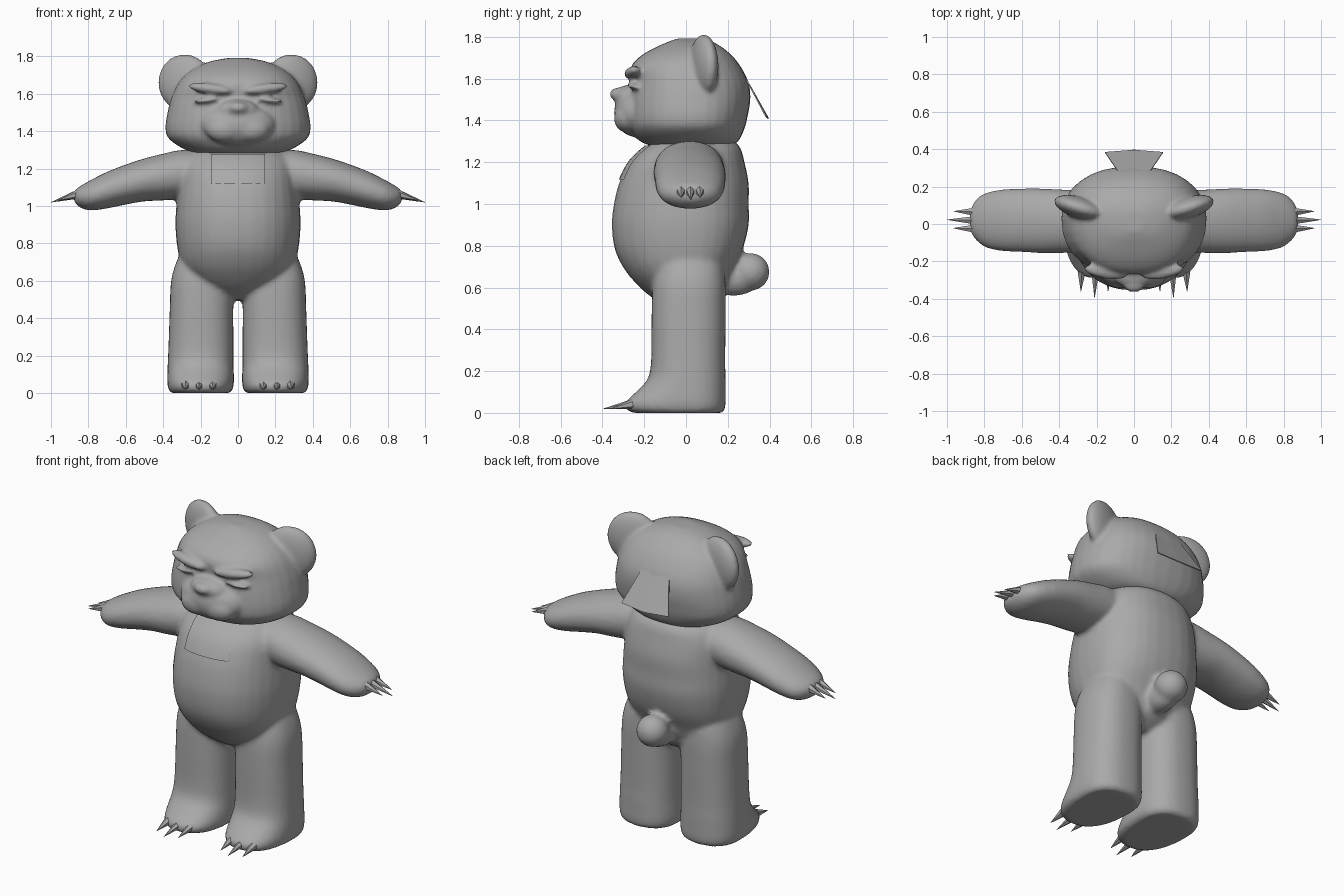
import bpy, bmesh, math
from mathutils import Vector, Matrix

if "Cube" in bpy.data.objects:
    bpy.data.objects.remove(bpy.data.objects["Cube"])

fur = bpy.data.materials.new("grey")
fur.diffuse_color = (0.4, 0.4, 0.4, 1)
fur.use_nodes = True
fur.node_tree.nodes["Principled BSDF"].inputs["Base Color"].default_value = fur.diffuse_color


def spline(rows, sub=4):
    """Smooth a table of cross-sections with a Catmull-Rom curve."""
    out = []
    for i in range(len(rows) - 1):
        p0, p1 = rows[max(i - 1, 0)], rows[i]
        p2, p3 = rows[i + 1], rows[min(i + 2, len(rows) - 1)]
        for k in range(sub):
            t = k / sub
            out.append([0.5 * (2 * b + (c - a) * t + (2 * a - 5 * b + 4 * c - d) * t * t
                               + (3 * b - a - 3 * c + d) * t ** 3)
                        for a, b, c, d in zip(p0, p1, p2, p3)])
    return out + [list(rows[-1])]


def loft(bm, rows, mid, power=2.3, place=lambda u, v, t: (u, v, t), n=32):
    """Rows are (t, centre, half width, front, back); place maps to x, y, z."""
    rings = []
    for t, c, w, f, b in spline(rows):
        ring = []
        for k in range(n):
            a = 2 * math.pi * k / n
            co, si = math.cos(a), math.sin(a)
            u = c + w * math.copysign(abs(co) ** (2 / power), co)
            s = math.copysign(abs(si) ** (2 / power), si)
            v = mid + s * ((b - mid) if s > 0 else (mid - f))
            ring.append(bm.verts.new(place(u, v, t)))
        rings.append(ring)
    for r, q in zip(rings, rings[1:]):
        for k in range(n):
            j = (k + 1) % n
            bm.faces.new((r[k], r[j], q[j], q[k]))
    bm.faces.new(rings[0][::-1])
    bm.faces.new(rings[-1])


def ball(bm, pos, size, rot_z=0, rot_y=0):
    m = (Matrix.Translation(pos) @ Matrix.Rotation(rot_z, 4, 'Z')
         @ Matrix.Rotation(rot_y, 4, 'Y') @ Matrix.Diagonal((*size, 1)))
    bmesh.ops.create_uvsphere(bm, u_segments=28, v_segments=18, radius=1, matrix=m)


def finish(name, bm, voxel=0, smooth=0):
    bmesh.ops.recalc_face_normals(bm, faces=bm.faces)
    me = bpy.data.meshes.new(name)
    bm.to_mesh(me)
    bm.free()
    me.materials.append(fur)
    ob = bpy.data.objects.new(name, me)
    bpy.context.collection.objects.link(ob)
    if voxel:
        rm = ob.modifiers.new("merge", 'REMESH')
        rm.mode, rm.voxel_size, rm.use_smooth_shade = 'VOXEL', voxel, True
        sm = ob.modifiers.new("soften", 'SMOOTH')
        sm.factor, sm.iterations = 0.5, smooth
    return ob


# Body: torso, arms, legs and tail merged into one skin
torso = [(.50, 0, .08, -.08, .10), (.55, 0, .16, -.16, .17), (.60, 0, .24, -.22, .19),
         (.68, 0, .30, -.29, .22), (.78, 0, .325, -.34, .27), (.90, 0, .335, -.355, .30),
         (1.0, 0, .33, -.345, .30), (1.1, 0, .32, -.32, .30), (1.2, 0, .31, -.27, .28),
         (1.27, 0, .27, -.20, .26), (1.31, 0, .20, -.13, .22)]
leg = [(0, .20, .155, -.25, .17), (.015, .20, .17, -.285, .185), (.05, .20, .178, -.29, .19),
       (.10, .20, .178, -.24, .19), (.16, .20, .176, -.185, .19), (.25, .198, .174, -.167, .188),
       (.45, .195, .17, -.165, .19), (.60, .19, .168, -.16, .19), (.70, .18, .15, -.14, .18),
       (.78, .17, .12, -.10, .15)]
# Arm rows run along x; the centre and half width are heights
arm = [(.15, 1.18, .12, -.13, .17), (.30, 1.17, .13, -.15, .18), (.40, 1.155, .125, -.155, .185),
       (.50, 1.14, .115, -.155, .19), (.60, 1.115, .107, -.15, .19), (.70, 1.085, .098, -.145, .185),
       (.78, 1.06, .083, -.13, .17), (.83, 1.05, .065, -.10, .145), (.865, 1.05, .042, -.06, .10),
       (.878, 1.05, .02, -.02, .055)]
bm = bmesh.new()
loft(bm, torso, .02)
for s in (-1, 1):
    loft(bm, leg, .01, 2.4, lambda u, v, t: (s * u, v, t))
    loft(bm, arm, .02, 2.1, lambda u, v, t: (s * t, v, u))
ball(bm, (0, .31, .675), (.09, .09, .09))
ball(bm, (0, .23, .64), (.075, .12, .08))
finish("body", bm, .014, 5)

# Head: skull, muzzle, nose, brows, eyelids and ears
skull = [(1.27, 0, .17, -.14, .20), (1.30, 0, .28, -.22, .25), (1.36, 0, .37, -.27, .28),
         (1.42, 0, .388, -.28, .295), (1.50, 0, .377, -.275, .308), (1.58, 0, .357, -.262, .30),
         (1.66, 0, .32, -.262, .26), (1.72, 0, .26, -.20, .21), (1.77, 0, .16, -.10, .14),
         (1.792, 0, .05, -.04, .07)]
bm = bmesh.new()
loft(bm, skull, .03)
ball(bm, (0, -.235, 1.435), (.20, .11, .115))
ball(bm, (0, -.27, 1.51), (.11, .075, .06))
ball(bm, (0, -.325, 1.525), (.055, .04, .032))
for s in (-1, 1):
    ball(bm, (s * .07, -.28, 1.41), (.10, .065, .07))
    ball(bm, (s * .15, -.255, 1.628), (.12, .038, .028), s * .15, s * -.12)
    ball(bm, (s * .17, -.25, 1.565), (.07, .03, .013), s * .2, s * .1)
    ball(bm, (s * .285, .085, 1.66), (.148, .058, .152), s * .3)
    ball(bm, (s * .25, .06, 1.60), (.11, .075, .12), s * .3)
finish("head", bm, .012, 4)


# Claws: three per paw
def claw(bm, base, tip, r):
    base, tip = Vector(base), Vector(tip)
    d = tip - base
    m = Matrix.Translation((base + tip) / 2) @ d.to_track_quat('Z', 'Y').to_matrix().to_4x4()
    bmesh.ops.create_cone(bm, cap_ends=True, segments=6, radius1=r, radius2=.001,
                          depth=d.length, matrix=m)


hand, foot = bmesh.new(), bmesh.new()
for s in (-1, 1):
    for y, tip, z in ((-.025, .965, 1.03), (.02, 1.0, 1.02), (.065, .965, 1.03)):
        claw(hand, (s * .85, y, 1.065), (s * tip, y + .003, z), .025)
    for x, tip in ((.135, -.36), (.207, -.395), (.28, -.36)):
        claw(foot, (s * x, -.255, .042), (s * (x + .004), tip, .02), .024)
finish("hand_claws", hand)
finish("foot_claws", foot)

# Chest patch: thin strip following the torso front
rows = [r for r in spline(torso, 6) if 1.115 < r[0] < 1.285]
bm = bmesh.new()
grid = []
for z, c, w, f, b in rows:
    line = []
    for k in range(9):
        x = .145 * (k - 4) / 4
        y = .02 - (.02 - f) * (1 - abs(x / w) ** 2.3) ** (1 / 2.3) - .008
        line.append(bm.verts.new((x, y, z)))
    grid.append(line)
for a, b in zip(grid, grid[1:]):
    for k in range(8):
        bm.faces.new((a[k], a[k + 1], b[k + 1], b[k])).smooth = True
finish("chest_patch", bm)

# Flap standing off the back of the head
bm = bmesh.new()
top = [bm.verts.new((x, .29, 1.60)) for x in (-.09, 0, .09)]
low = [bm.verts.new(p) for p in ((-.155, .385, 1.42), (0, .397, 1.41), (.155, .385, 1.42))]
for k in (0, 1):
    bm.faces.new((top[k], low[k], low[k + 1], top[k + 1]))
flap = finish("head_flap", bm)
flap.modifiers.new("thickness", 'SOLIDIFY').thickness = .006
